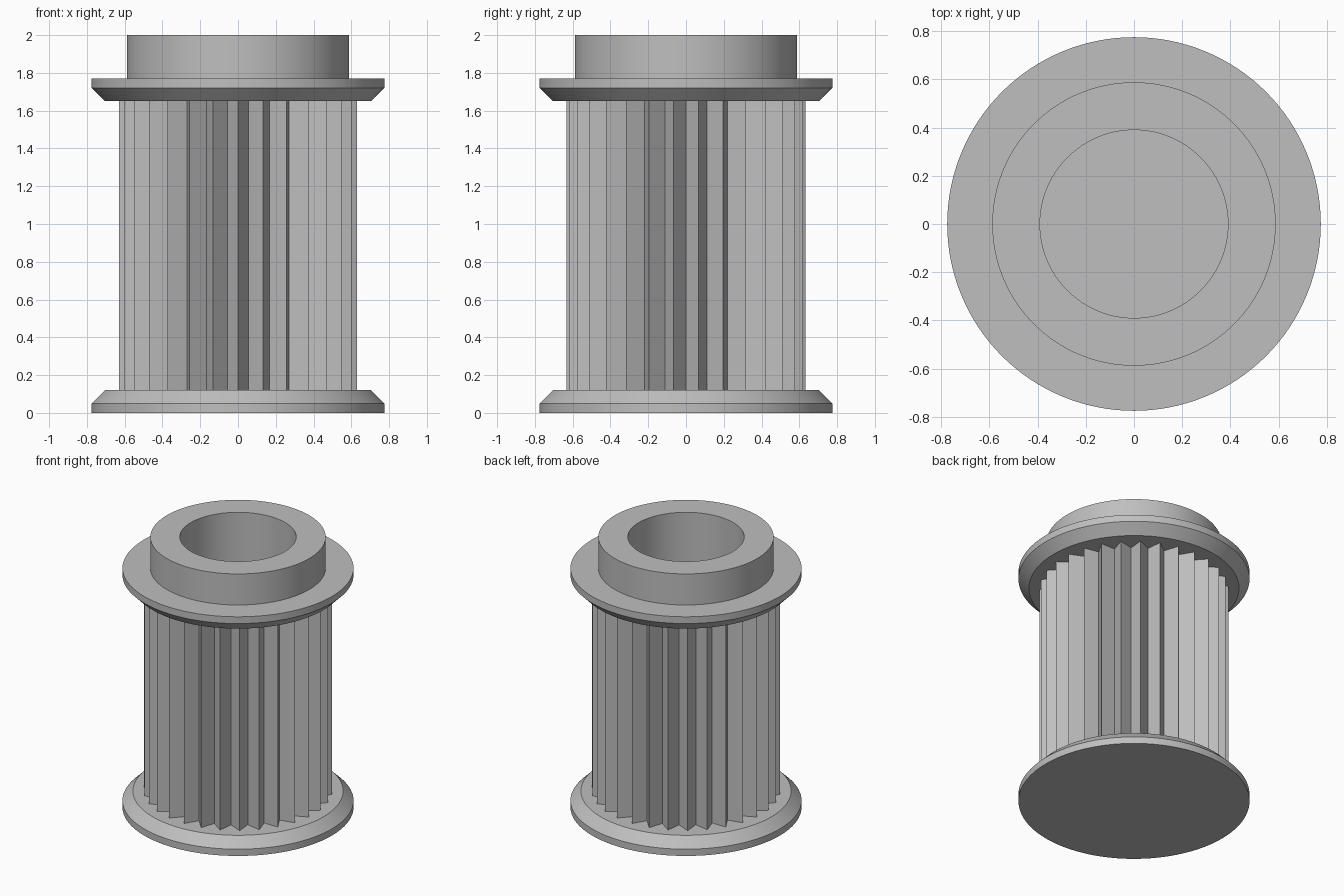
import bpy, bmesh
from math import sin, cos, pi, radians
from mathutils import Vector

cube = bpy.data.objects.get("Cube")
if cube:
    bpy.data.objects.remove(cube, do_unlink=True)

metal = bpy.data.materials.new("plain grey metal")
metal.use_nodes = True
GREY = (0.52, 0.52, 0.52, 1)
metal.diffuse_color = GREY
metal.node_tree.nodes["Principled BSDF"].inputs["Base Color"].default_value = GREY


def finish(bm, name):
    bmesh.ops.remove_doubles(bm, verts=bm.verts, dist=0.0005)
    bmesh.ops.recalc_face_normals(bm, faces=bm.faces)
    mesh = bpy.data.meshes.new(name)
    bm.to_mesh(mesh)
    bm.free()
    mesh.materials.append(metal)
    obj = bpy.data.objects.new(name, mesh)
    bpy.context.collection.objects.link(obj)
    return obj


def lathe(name, profile, steps=128):
    """Spin a radius/height profile round the z axis."""
    bm = bmesh.new()
    verts = [bm.verts.new((r, 0, z)) for r, z in profile]
    edges = [bm.edges.new(pair) for pair in zip(verts, verts[1:])]
    bmesh.ops.spin(bm, geom=verts + edges, cent=(0, 0, 0), axis=(0, 0, 1),
                   angle=2 * pi, steps=steps)
    obj = finish(bm, name)
    bpy.ops.object.select_all(action='DESELECT')
    obj.select_set(True)
    bpy.context.view_layer.objects.active = obj
    bpy.ops.object.shade_smooth_by_angle(angle=radians(30))
    return obj


def toothed_ring(name, teeth, tip, root, inner, low, high):
    """Ring with sharp V teeth outside, one tip facing the front."""
    bm = bmesh.new()
    count = teeth * 2
    loops = []
    for i in range(count):
        a = -pi / 2 + 2 * pi * i / count
        outer = root if i % 2 else tip
        loops.append([bm.verts.new(Vector((r * cos(a), r * sin(a), z)))
                      for r, z in ((outer, low), (outer, high),
                                   (inner, high), (inner, low))])
    for i in range(count):
        a, b = loops[i], loops[(i + 1) % count]
        for j in range(4):
            k = (j + 1) % 4
            bm.faces.new((a[j], b[j], b[k], a[k]))
    return finish(bm, name)


# Body: blind bore, hub, two chamfered flanges and the core between them
BORE, HUB, CORE, RIM, CHAMFER = 0.39, 0.588, 0.5, 0.775, 0.705
LOW, HIGH = 0.12, 1.65
lathe("flanged_body", [
    (0, LOW), (BORE, LOW), (BORE, 2), (HUB, 2), (HUB, 1.77),
    (RIM, 1.77), (RIM, 1.72), (CHAMFER, HIGH), (CORE, HIGH),
    (CORE, LOW), (CHAMFER, LOW), (RIM, 0.05), (RIM, 0), (0, 0)])

# Toothed barrel, its ends sunk slightly into the flanges
toothed_ring("toothed_barrel", 30, 0.633, 0.54, 0.45, LOW - 0.01, HIGH + 0.01)
